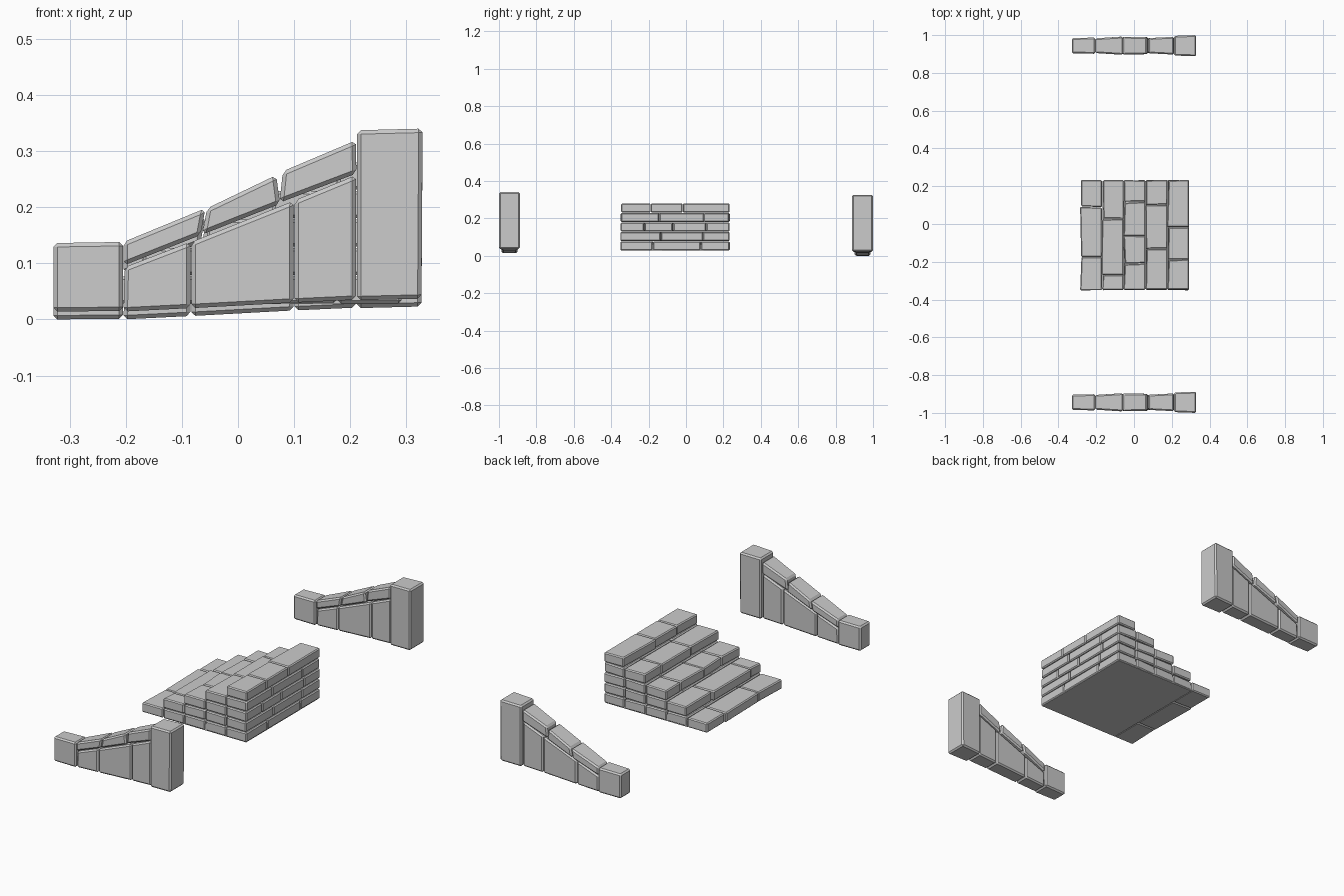
import bpy, bmesh, random
from mathutils import Vector

if "Cube" in bpy.data.objects:
    bpy.data.objects.remove(bpy.data.objects["Cube"])

random.seed(4)


def hexa(name, corners, chamfer):
    """Chamfered block from 8 corners: front BL, BR, TR, TL, then the same at the back."""
    bm = bmesh.new()
    v = [bm.verts.new(c) for c in corners]
    for f in ((0, 1, 2, 3), (7, 6, 5, 4), (0, 4, 5, 1),
              (1, 5, 6, 2), (2, 6, 7, 3), (3, 7, 4, 0)):
        bm.faces.new([v[i] for i in f])
    bmesh.ops.recalc_face_normals(bm, faces=bm.faces)
    me = bpy.data.meshes.new(name)
    bm.to_mesh(me)
    bm.free()
    ob = bpy.data.objects.new(name, me)
    bpy.context.collection.objects.link(ob)
    if chamfer:
        mod = ob.modifiers.new("chamfer", 'BEVEL')
        mod.width = chamfer
        mod.segments = 1
        mod.limit_method = 'NONE'
    return ob


# Side wall blocks: outline in x,z (BL, BR, TR, TL), half thickness at left and right
wall_blocks = [
    ("low_pier", [(-.329, .014), (-.205, .015), (-.205, .138), (-.329, .136)], .040, .043),
    ("panel_low", [(-.204, .014), (-.085, .020), (-.085, .138), (-.202, .093)], .036, .038),
    ("panel_mid", [(-.083, .020), (.099, .030), (.099, .211), (-.083, .138)], .038, .040),
    ("panel_high", [(.101, .030), (.210, .035), (.210, .257), (.101, .212)], .040, .042),
    ("cap_low", [(-.204, .096), (-.067, .150), (-.058, .198), (-.204, .138)], .039, .048),
    ("cap_mid", [(-.064, .151), (.075, .206), (.068, .257), (-.055, .198)], .047, .045),
    ("cap_high", [(.074, .208), (.211, .260), (.210, .319), (.080, .264)], .040, .047),
    ("high_pier", [(.212, .034), (.327, .037), (.329, .340), (.212, .337)], .052, .056),
]
for side, yc, dz in (("front", -.944, 0), ("back", .944, -.014)):
    for name, prof, h0, h1 in wall_blocks:
        halves = (h0, h1, h1, h0)
        pts = [Vector((x, yc + s * h, z + dz))
               for s in (-1, 1) for (x, z), h in zip(prof, halves)]
        hexa(f"{side}_wall_{name}", pts, .007)


# Steps: five layers of bricks, each layer starting one column further back
def jit(a):
    return random.uniform(-a, a)


XS = [-.284, -.168, -.053, .062, .178, .292]
Y0, Y1, Z0, RISE, GAP = -.350, .233, .027, .0508, .0015
tread_joints = [(-.174, .09), (-.27, .027), (-.21, -.063, .116), (-.13, .10), (-.19, -.016)]
back_joints = [(-.176, .08), (-.134, .09), (-.22, -.07, .107), (-.144, .096), (-.19, -.016)]

for layer in range(5):
    for col in range(layer, 5):
        joints = tread_joints[layer] if col == layer else back_joints[layer]
        ys = [Y0, *joints, Y1]
        z0, z1 = Z0 + layer * RISE + GAP, Z0 + (layer + 1) * RISE - GAP
        for i, (ya, yb) in enumerate(zip(ys, ys[1:])):
            loose = .005 if col == layer else .001
            # wobble the plan outline, keep it vertical
            plan = [(XS[col] + GAP + jit(loose), ya + GAP + jit(.003)),
                    (XS[col + 1] - GAP + jit(.001), ya + GAP + jit(.003)),
                    (XS[col + 1] - GAP + jit(.001), yb - GAP + jit(.003)),
                    (XS[col] + GAP + jit(loose), yb - GAP + jit(.003))]
            a, b, c, d = plan
            pts = [(*a, z0), (*b, z0), (*b, z1), (*a, z1),
                   (*d, z0), (*c, z0), (*c, z1), (*d, z1)]
            hexa(f"step_{layer + 1}_brick_{col + 1}_{i + 1}", pts, .005)

# Flat underside of the steps
xa, xb, ya, yb, za, zb = -.168, .286, -.344, .227, .027, .06
hexa("step_base", [(xa, ya, za), (xb, ya, za), (xb, ya, zb), (xa, ya, zb),
                   (xa, yb, za), (xb, yb, za), (xb, yb, zb), (xa, yb, zb)], 0)
